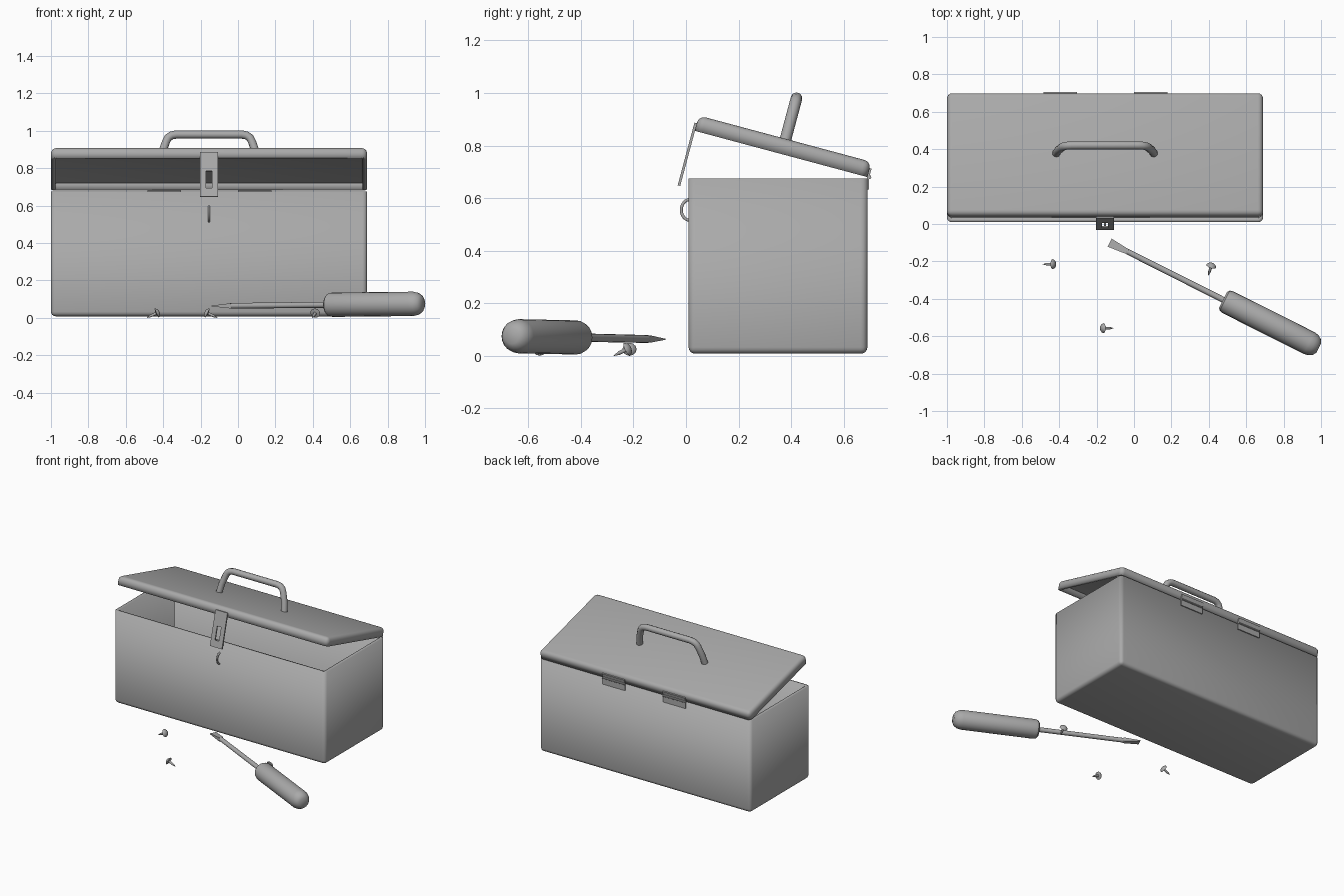
import bpy, bmesh
from math import radians, pi, sin, cos
from mathutils import Matrix, Vector

if "Cube" in bpy.data.objects:
    bpy.data.objects.remove(bpy.data.objects["Cube"], do_unlink=True)

GREY = (0.4, 0.4, 0.4, 1)
metal = bpy.data.materials.new("plain grey")
metal.use_nodes = True
metal.diffuse_color = GREY
metal.node_tree.nodes["Principled BSDF"].inputs["Base Color"].default_value = GREY

MID = -0.155                      # centre of the box along x
WIDTH, DEPTH = 1.69, 0.68
LID = Matrix.Translation((MID, 0.69, 0.68)) @ Matrix.Rotation(radians(-15), 4, 'X')


def smooth(obj, angle=35):
    bpy.ops.object.select_all(action='DESELECT')
    obj.select_set(True)
    bpy.context.view_layer.objects.active = obj
    bpy.ops.object.shade_smooth_by_angle(angle=radians(angle))


def finish(name, bm, matrix=Matrix(), angle=35):
    bmesh.ops.recalc_face_normals(bm, faces=bm.faces)
    mesh = bpy.data.meshes.new(name)
    bm.to_mesh(mesh)
    bm.free()
    mesh.materials.append(metal)
    obj = bpy.data.objects.new(name, mesh)
    bpy.context.collection.objects.link(obj)
    obj.matrix_world = matrix
    smooth(obj, angle)
    return obj


def add_box(bm, lo, hi):
    lo, hi = Vector(lo), Vector(hi)
    m = Matrix.Translation((lo + hi) / 2) @ Matrix.Diagonal((*(hi - lo), 1))
    return bmesh.ops.create_cube(bm, size=1, matrix=m)["verts"]


def tray(name, lo, hi, open_dir, radius, wall, matrix):
    """Hollow box with rounded outer edges, open towards +z or -z."""
    bm = bmesh.new()
    add_box(bm, lo, hi)
    bm.normal_update()
    bmesh.ops.delete(bm, geom=[f for f in bm.faces if f.normal.z * open_dir > 0.9],
                     context='FACES')
    bmesh.ops.bevel(bm, geom=[e for e in bm.edges if not e.is_boundary],
                    offset=radius, segments=4, profile=0.5, affect='EDGES')
    # orient outwards before thickening inwards
    bmesh.ops.recalc_face_normals(bm, faces=bm.faces)
    base = max(bm.faces, key=lambda f: -f.calc_center_median().z * open_dir)
    if base.normal.z * open_dir > 0:
        bmesh.ops.reverse_faces(bm, faces=bm.faces)
    mesh = bpy.data.meshes.new(name)
    bm.to_mesh(mesh)
    bm.free()
    mesh.materials.append(metal)
    obj = bpy.data.objects.new(name, mesh)
    bpy.context.collection.objects.link(obj)
    obj.matrix_world = matrix
    mod = obj.modifiers.new("wall", 'SOLIDIFY')
    mod.thickness, mod.offset, mod.use_even_offset = wall, -1, True
    smooth(obj)
    return obj


def tube(name, points, radius, matrix=Matrix()):
    """Round rod swept along a path."""
    curve = bpy.data.curves.new(name, 'CURVE')
    curve.dimensions = '3D'
    curve.bevel_depth, curve.bevel_resolution, curve.use_fill_caps = radius, 3, True
    spline = curve.splines.new('POLY')
    spline.points.add(len(points) - 1)
    for p, co in zip(spline.points, points):
        p.co = (*co, 1)
    spline.use_smooth = True
    curve.materials.append(metal)
    obj = bpy.data.objects.new(name, curve)
    bpy.context.collection.objects.link(obj)
    obj.matrix_world = matrix


def lathe(name, profile, matrix, sides=16):
    """Profile of (radius, distance) turned about local z."""
    bm = bmesh.new()
    rings = [[bm.verts.new((r * cos(2 * pi * i / sides), r * sin(2 * pi * i / sides), z))
              for i in range(sides)] for r, z in profile]
    for a, b in zip(rings, rings[1:]):
        for i in range(sides):
            j = (i + 1) % sides
            bm.faces.new((a[i], a[j], b[j], b[i]))
    bm.faces.new(rings[0])
    bm.faces.new(rings[-1])
    return finish(name, bm, matrix)


def aim(origin, direction):
    return Matrix.Translation(origin) @ Vector(direction).to_track_quat('Z', 'Y').to_matrix().to_4x4()


# Box body and tilted lid
half = WIDTH / 2
tray("box_body", (-half, 0.01, 0.008), (half, 0.69, 0.675), 1, 0.025, 0.022,
     Matrix.Translation((MID, 0, 0)))
tray("lid", (-half, -DEPTH, 0), (half, 0, 0.06), -1, 0.028, 0.024, LID)

# Carrying handle on the lid
side = [(0.262, 0.05), (0.25, 0.12), (0.23, 0.18), (0.218, 0.203), (0.2, 0.215), (0.175, 0.22)]
path = [(-x, -0.338, z) for x, z in side] + [(x, -0.338, z) for x, z in reversed(side)]
tube("carry_handle", path, 0.022, LID)

# Latch plate with a slot, made from four bars
bm = bmesh.new()
front, back = -DEPTH - 0.009, -DEPTH + 0.001
for x0, x1, z0, z1 in ((-0.048, -0.016, -0.217, 0.03), (0.016, 0.048, -0.217, 0.03),
                       (-0.016, 0.016, -0.075, 0.03), (-0.016, 0.016, -0.217, -0.17)):
    add_box(bm, (x0, front, z0), (x1, back, z1))
bmesh.ops.remove_doubles(bm, verts=bm.verts, dist=0.0001)
finish("latch_plate", bm, LID)

# Staple loop below the latch
loop = [(MID, 0.016 - 0.034 * sin(pi * i / 12), 0.555 + 0.04 * cos(pi * i / 12)) for i in range(13)]
tube("latch_staple", loop, 0.006)

# Two hinges on the back
for label, x in (("right", -0.24), ("left", 0.245)):
    shift = Matrix.Translation((x, 0, 0))
    bm = bmesh.new()
    add_box(bm, (-0.09, 0.688, 0.632), (0.09, 0.697, 0.68))
    finish(label + "_hinge_lower_leaf", bm, Matrix.Translation((MID, 0, 0)) @ shift)
    bm = bmesh.new()
    add_box(bm, (-0.09, -0.002, 0), (0.09, 0.007, 0.035))
    finish(label + "_hinge_upper_leaf", bm, LID @ shift)
    lathe(label + "_hinge_pin", [(0.008, -0.09), (0.008, 0.09)],
          aim((MID + x, 0.697, 0.68), (1, 0, 0)), 10)

# Screwdriver lying on the ground; local z runs from handle end to tip
driver = aim((0.977, -0.657, 0.075), (-1.107, 0.557, -0.012))
lathe("screwdriver_handle",
      [(0.03, -0.012), (0.048, 0), (0.06, 0.02), (0.065, 0.045), (0.065, 0.53),
       (0.06, 0.55), (0.048, 0.56)], driver, 20)
lathe("screwdriver_shaft", [(0.016, 0.55), (0.015, 1.14)], driver, 12)

# Blade: flares sideways and thins to an edge
bm = bmesh.new()
for v in add_box(bm, (-1, -1, 1.13), (1, 1, 1.24)):
    tip = v.co.z > 1.2
    v.co.x *= 0.024 if tip else 0.014
    v.co.y *= 0.002 if tip else 0.014
finish("screwdriver_blade", bm, driver)

# Three loose screws, each resting on head rim and point
screw = [(0.008, -0.016), (0.018, -0.012), (0.025, -0.005), (0.027, 0), (0.008, 0.004),
         (0.007, 0.035), (0.001, 0.058)]
for i, (x, y, dx, dy) in enumerate(((-0.435, -0.215, -1, 0), (0.413, -0.225, -0.3, -0.95),
                                    (-0.163, -0.557, 1, 0))):
    lathe("loose_screw_%d" % (i + 1), screw, aim((x, y, 0.025), (dx, dy, -0.47)), 12)
